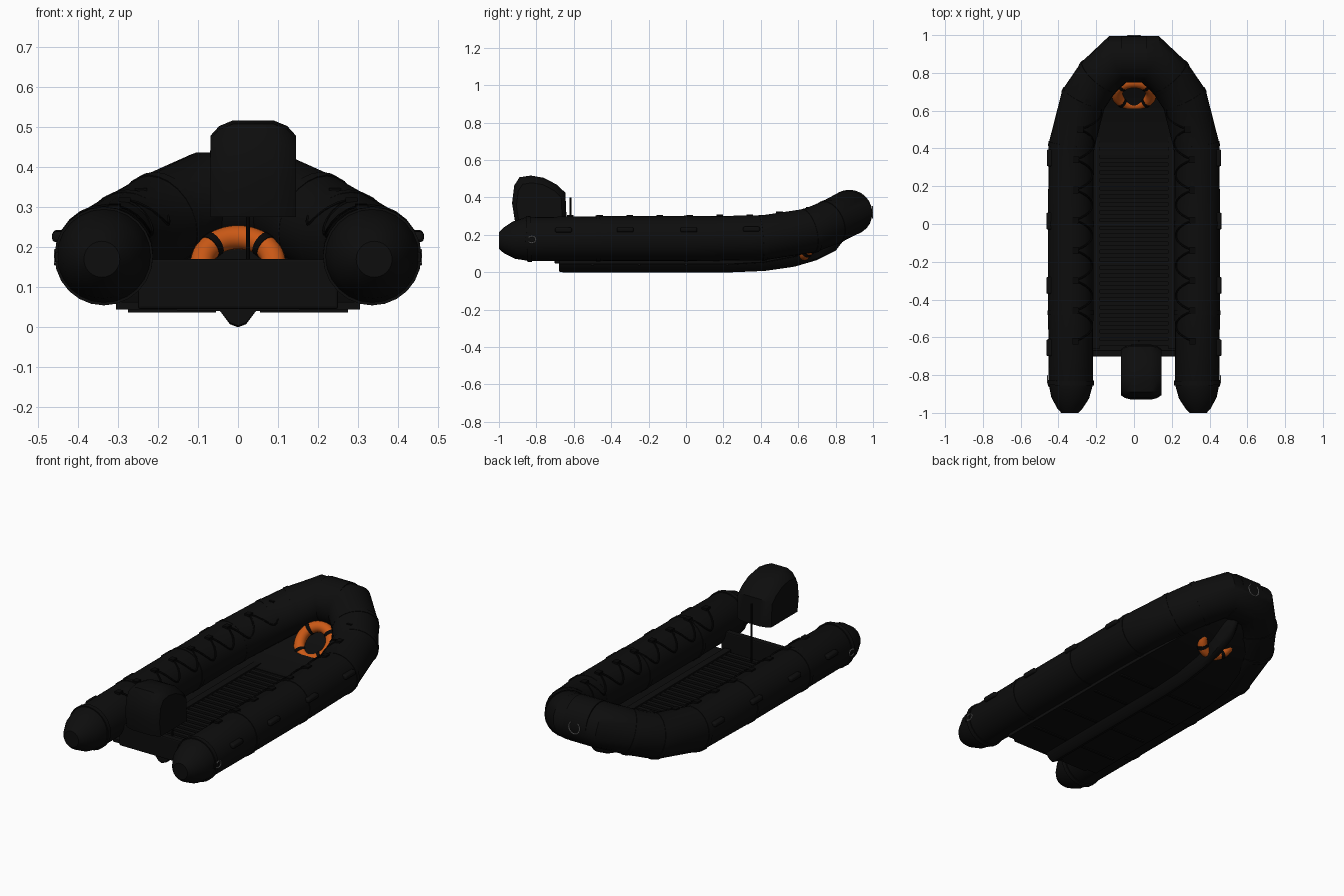
import bpy, bmesh
from math import sin, cos, pi, radians
from mathutils import Vector, Matrix

if "Cube" in bpy.data.objects:
    bpy.data.objects.remove(bpy.data.objects["Cube"])


def material(name, rgb):
    m = bpy.data.materials.new(name)
    m.use_nodes = True
    m.diffuse_color = (*rgb, 1)
    bsdf = m.node_tree.nodes["Principled BSDF"]
    bsdf.inputs["Base Color"].default_value = (*rgb, 1)
    bsdf.inputs["Roughness"].default_value = 0.8
    return m


RUBBER = material("black rubber", (0.004, 0.004, 0.004))
DARK = material("dark trim", (0.002, 0.002, 0.002))
ORANGE = material("safety orange", (0.6, 0.1, 0.008))
STEEL = material("grey steel", (0.25, 0.25, 0.25))


def finish(name, bm, mat, smooth=True):
    bmesh.ops.recalc_face_normals(bm, faces=bm.faces)
    mesh = bpy.data.meshes.new(name)
    bm.to_mesh(mesh)
    bm.free()
    mesh.materials.append(mat)
    ob = bpy.data.objects.new(name, mesh)
    bpy.context.collection.objects.link(ob)
    if smooth:
        bpy.ops.object.select_all(action='DESELECT')
        ob.select_set(True)
        bpy.context.view_layer.objects.active = ob
        bpy.ops.object.shade_smooth_by_angle(angle=radians(40))
    return ob


def skin(bm, rings):
    """Join rings of equal size with quads and cap both ends."""
    rings = [[bm.verts.new(p) for p in ring] for ring in rings]
    n = len(rings[0])
    for a, b in zip(rings, rings[1:]):
        for i in range(n):
            j = (i + 1) % n
            bm.faces.new((a[i], a[j], b[j], b[i]))
    bm.faces.new(rings[0])
    bm.faces.new(rings[-1])


def sweep(bm, path, radii, sides=8, up=(0, 0, 1)):
    """Round tube along a path, with mitred corners."""
    path = [Vector(p) for p in path]
    if not isinstance(radii, (list, tuple)):
        radii = [radii] * len(path)
    rings = []
    for i, (p, r) in enumerate(zip(path, radii)):
        a = (p - path[i - 1]).normalized() if i else None
        b = (path[i + 1] - p).normalized() if i + 1 < len(path) else None
        t = ((a or b) + (b or a)).normalized()
        side = t.cross(Vector(up)).normalized()
        top = side.cross(t)
        mitre = 1 / max(0.7, t.dot(a or b))
        rings.append([p + r * (side * mitre * cos(k * 2 * pi / sides) + top * sin(k * 2 * pi / sides))
                      for k in range(sides)])
    skin(bm, rings)


def box(bm, centre, size):
    bmesh.ops.create_cube(bm, size=1, matrix=Matrix.Translation(centre) @ Matrix.Diagonal((*size, 1)))


def bevel(ob, width, segments=2):
    mod = ob.modifiers.new("bevel", 'BEVEL')
    mod.width, mod.segments, mod.limit_method = width, segments, 'ANGLE'


# Inflatable side tubes, meeting at a raised bow
R = 0.12
half = [(0.34, -1.0, 0.17), (0.34, -0.975, 0.17), (0.338, -0.92, 0.172), (0.335, -0.85, 0.178),
        (0.335, -0.4, 0.18), (0.335, 0.05, 0.18), (0.332, 0.41, 0.184), (0.268, 0.66, 0.222),
        (0.19, 0.775, 0.268), (0.085, 0.873, 0.318)]
half_r = [0.045, 0.068, 0.1, 0.117] + [R] * 6
path = half + [(-x, y, z) for x, y, z in reversed(half)]
bm = bmesh.new()
sweep(bm, path, half_r + half_r[::-1], 24)
finish("inflatable_tube", bm, RUBBER)


def tube_centre(y):
    for a, b in zip(half, half[1:]):
        if a[1] <= y <= b[1]:
            return Vector(a).lerp(Vector(b), (y - a[1]) / (b[1] - a[1]))


# Seam bands around the tubes
bm = bmesh.new()
for y in (-0.84, -0.47, 0.0, 0.41, 0.66, 0.775):
    c = tube_centre(y)
    t = (tube_centre(y + 0.03) - tube_centre(y - 0.03)).normalized() * 0.012
    for s in (1, -1):
        sweep(bm, [((c - t).x * s, *(c - t).yz), ((c + t).x * s, *(c + t).yz)], R + 0.003, 24)
finish("seam_bands", bm, RUBBER)

# Bow reinforcement patch
bm = bmesh.new()
sweep(bm, [(-0.07, 0.873, 0.318), (0.07, 0.873, 0.318)], R + 0.003, 24)
finish("bow_patch", bm, RUBBER)

# Hull bottom with a keel, sweeping up to the bow: y, half width, edge height, keel height
stations = [(-0.68, 0.305, 0.045, 0.004), (-0.66, 0.305, 0.045, 0.0), (0.25, 0.305, 0.045, 0.0),
            (0.42, 0.29, 0.055, 0.007), (0.58, 0.25, 0.085, 0.03), (0.7, 0.19, 0.13, 0.065),
            (0.8, 0.12, 0.19, 0.115), (0.85, 0.06, 0.23, 0.18)]
bm = bmesh.new()
rings = []
for y, w, e, k in stations:
    kw = min(0.045, w * 0.4)
    bottom = [(-w, e), (-kw, e - 0.004), (-kw * 0.45, k + 0.008), (0, k),
              (kw * 0.45, k + 0.008), (kw, e - 0.004), (w, e)]
    rings.append([(x, y, z) for x, z in bottom + [(w, e + 0.018), (-w, e + 0.018)]])
skin(bm, rings)
finish("hull_bottom", bm, RUBBER)

# Cross ribs under the hull
bm = bmesh.new()
for y in (-0.5, -0.25, 0.0, 0.22):
    for s in (1, -1):
        box(bm, (s * 0.165, y, 0.042), (0.22, 0.014, 0.01))
finish("hull_ribs", bm, RUBBER, False)

# Transom
bm = bmesh.new()
box(bm, (0, -0.685, 0.108), (0.5, 0.035, 0.125))
bevel(finish("transom", bm, RUBBER, False), 0.006)

# Slatted floor with side rails
bm = bmesh.new()
for i in range(26):
    box(bm, (0, -0.63 + i * 0.042, 0.07), (0.36, 0.024, 0.014))
for s in (1, -1):
    box(bm, (s * 0.2, -0.1, 0.073), (0.04, 1.12, 0.022))
finish("floor_slats", bm, RUBBER, False)

# Scalloped grab ropes along the inside of the tubes
for side, s in (("left", 1), ("right", -1)):
    points = []
    for i in range(97):
        y = -0.62 + 1.28 * i / 96
        angle = radians(78 - 55 * abs(sin(pi * i / 12)))
        c = tube_centre(y)
        points.append((s * (c.x - (R + 0.003) * cos(angle)), y, c.z + (R + 0.003) * sin(angle)))
    bm = bmesh.new()
    sweep(bm, points, 0.005, 6)
    for p in points[::12]:
        box(bm, p, (0.03, 0.035, 0.012))
    finish(side + "_grab_rope", bm, DARK)

    # Outer carrying handles
    bm = bmesh.new()
    for y in (-0.655, -0.325, 0.015, 0.35):
        c = tube_centre(y)
        box(bm, (s * (c.x + 0.112), y, c.z + 0.047), (0.034, 0.09, 0.026))
    bevel(finish(side + "_handles", bm, RUBBER), 0.008)

    # Stern towing ring on its pad
    bm = bmesh.new()
    arc = [(s * 0.457, -0.825 + 0.022 * sin(a), 0.175 + 0.018 * cos(a))
           for a in (radians(-50 + 28 * k) for k in range(11))]
    sweep(bm, arc, 0.003, 6, (1, 0, 0))
    finish(side + "_towing_ring", bm, STEEL)
    bm = bmesh.new()
    box(bm, (s * 0.45, -0.845, 0.175), (0.012, 0.03, 0.025))
    finish(side + "_ring_pad", bm, RUBBER, False)

# Bow towing ring
bm = bmesh.new()
arc = [(0.034 * sin(a), 0.997, 0.325 - 0.036 * cos(a)) for a in (radians(-140 + 28 * k) for k in range(11))]
sweep(bm, arc, 0.003, 6, (0, 1, 0))
finish("bow_towing_ring", bm, STEEL)

# Outboard motor cowling: side profile extruded across
profile = [(-0.915, 0.275), (-0.93, 0.37), (-0.918, 0.465), (-0.89, 0.508), (-0.83, 0.517),
           (-0.76, 0.505), (-0.69, 0.468), (-0.645, 0.425), (-0.638, 0.275)]
bm = bmesh.new()
mid = 0.038
skin(bm, [[(mid + dx, -0.785 + (y + 0.785) * k, 0.275 + (z - 0.275) * k) for y, z in profile]
          for dx, k in ((-0.107, 0.84), (-0.085, 0.94), (-0.05, 1), (0.05, 1), (0.085, 0.94), (0.107, 0.84))])
finish("motor_cowling", bm, RUBBER)

# Thin upright post by the motor
bm = bmesh.new()
sweep(bm, [(0.025, -0.618, 0.06), (0.025, -0.618, 0.4)], 0.005, 8, (0, 1, 0))
finish("upright_post", bm, DARK)

# Life ring leaning on the bow, with four straps
tilt = Matrix.Translation((0, 0.69, 0.158)) @ Matrix.Rotation(radians(48), 4, 'X')
bpy.ops.mesh.primitive_torus_add(major_segments=40, minor_segments=14, major_radius=0.09, minor_radius=0.03)
ring = bpy.context.object
ring.name = "life_ring"
ring.matrix_world = tilt
ring.data.materials.append(ORANGE)
bpy.ops.object.shade_smooth_by_angle(angle=radians(40))
bm = bmesh.new()
for k in range(4):
    angles = [radians(45 + 90 * k + d) for d in (-6, 0, 6)]
    sweep(bm, [tilt @ Vector((0.09 * cos(a), 0.09 * sin(a), 0)) for a in angles], 0.032, 14,
          tilt.to_3x3() @ Vector((0, 0, 1)))
finish("life_ring_straps", bm, DARK)
